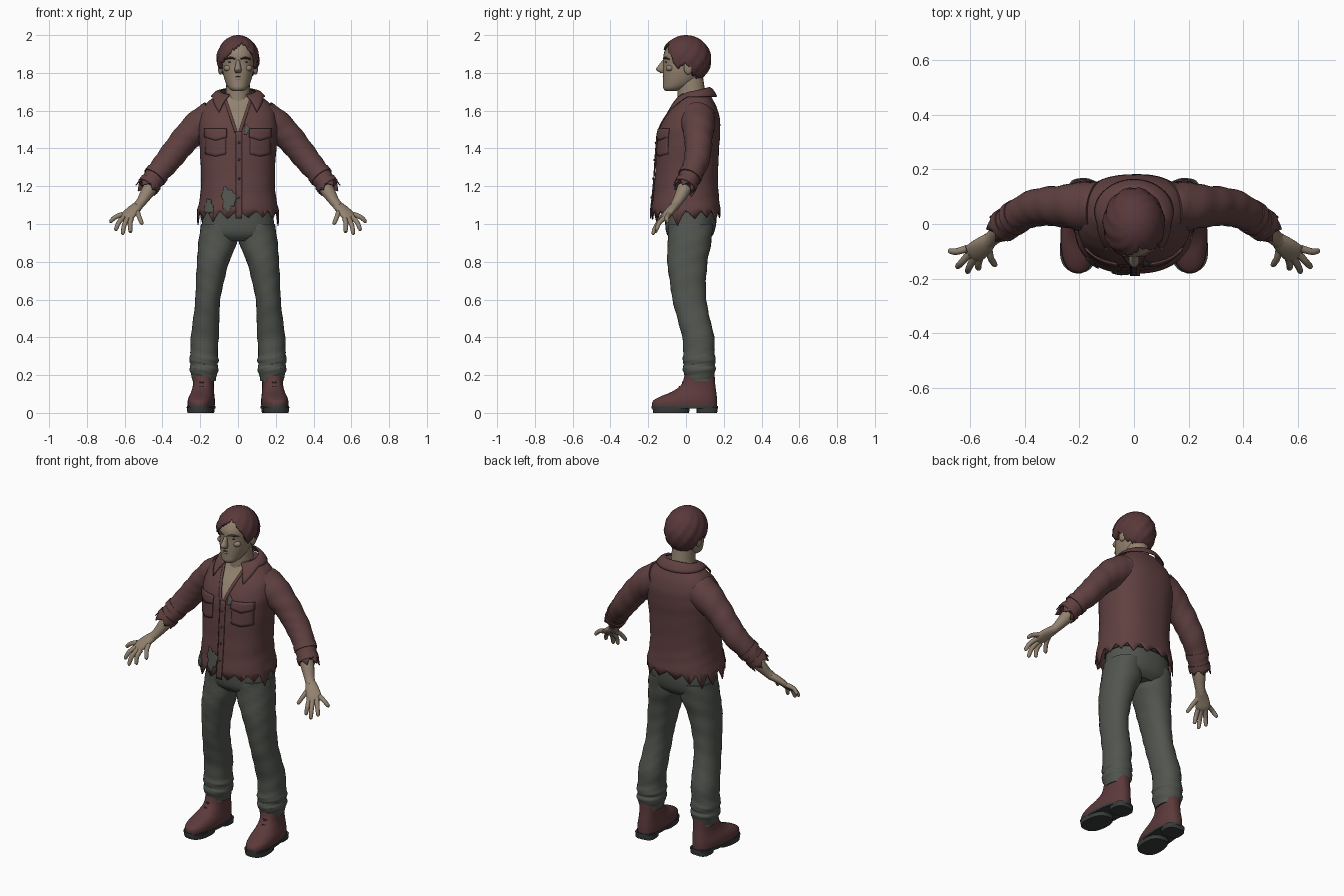
import bpy, bmesh, math, random
from mathutils import Vector, Matrix

random.seed(4)
if "Cube" in bpy.data.objects:
    bpy.data.objects.remove(bpy.data.objects["Cube"])
PARTS = []


def material(name, rgb):
    m = bpy.data.materials.new(name)
    m.use_nodes = True
    m.diffuse_color = (*rgb, 1)
    node = next(n for n in m.node_tree.nodes if n.type == 'BSDF_PRINCIPLED')
    node.inputs["Base Color"].default_value = (*rgb, 1)
    node.inputs["Roughness"].default_value = 0.8
    return m


SKIN = material("skin", (.29, .225, .16))
SHIRT = material("maroon cloth", (.118, .052, .052))
PANTS = material("grey green denim", (.083, .091, .078))
HAIR = material("dark red brown hair", (.1, .04, .042))
LEATHER = material("boot leather", (.108, .042, .044))
SOLE = material("sole rubber", (.04, .044, .042))
DARK = material("dark detail", (.05, .032, .028))


def finish(name, bm, mat, mirror=False, thick=0):
    bmesh.ops.recalc_face_normals(bm, faces=bm.faces)
    me = bpy.data.meshes.new(name)
    bm.to_mesh(me)
    bm.free()
    me.materials.append(mat)
    ob = bpy.data.objects.new(name, me)
    bpy.context.collection.objects.link(ob)
    if thick:
        mod = ob.modifiers.new("thickness", 'SOLIDIFY')
        mod.thickness, mod.offset = thick, -1
    if mirror:
        ob.modifiers.new("mirror", 'MIRROR').use_axis = (True, False, False)
    PARTS.append(ob)
    return ob


def dense(secs, k=4):
    """Catmull-Rom refinement of a list of section tuples."""
    out = []
    for i in range(len(secs) - 1):
        a, b, c, d = (secs[max(0, min(len(secs) - 1, i + o))] for o in (-1, 0, 1, 2))
        for s in range(k):
            t = s / k
            out.append([.5 * (2 * q + (r - p) * t + (2 * p - 5 * q + 4 * r - w) * t * t
                              + (3 * q - p - 3 * r + w) * t ** 3) for p, q, r, w in zip(a, b, c, d)])
    return out + [list(secs[-1])]


def loft(name, secs, mat, n=24, p=2, side=None, jag=0, fold=0, mirror=False, k=4, thick=0, yaw=None):
    """Skin (x, y, z, rx, ry) sections; flat rings, or rings across the path if side is given."""
    secs = dense(secs, k)
    bm, rings = bmesh.new(), []
    for i, (x, y, z, rx, ry) in enumerate(secs):
        a, b = secs[max(i - 1, 0)], secs[min(i + 1, len(secs) - 1)]
        t = (Vector(b[:3]) - Vector(a[:3])).normalized()
        u, v = Vector((1, 0, 0)), Vector((0, 1, 0))
        if side:
            u = Vector(side)
            u = (u - t * u.dot(t)).normalized()
            v = t.cross(u)
        ring, drop = [], 0
        for j in range(n):
            ang = 2 * math.pi * j / n
            ca, sa = math.cos(ang), math.sin(ang)
            w = 1 + fold * math.sin(i * 1.7 + 2 * math.sin(ang + i * .2) + 3 * ang)
            co = (Vector((x, y, z)) + u * max(rx, .001) * w * math.copysign(abs(ca) ** (2 / p), ca)
                  + v * max(ry, .001) * w * math.copysign(abs(sa) ** (2 / p), sa))
            if jag and i == len(secs) - 1:      # torn edge
                if j % 6 == 0:
                    drop = random.uniform(.35, 1) * jag
                co += t * drop * (1 - abs(j % 6 - 3) / 3)
            ring.append(bm.verts.new(co))
        rings.append(ring)
    for a, b in zip(rings, rings[1:]):
        for j in range(n):
            bm.faces.new((a[j], a[(j + 1) % n], b[(j + 1) % n], b[j]))
    bm.faces.new(rings[0])
    if not jag:
        bm.faces.new(rings[-1])
    if yaw:
        bmesh.ops.rotate(bm, verts=bm.verts, cent=yaw[0], matrix=Matrix.Rotation(yaw[1], 3, 'Z'))
    return finish(name, bm, mat, mirror, thick)


def grid(name, fn, nu, nv, mat, mirror=False, thick=.006):
    bm = bmesh.new()
    rows = [[bm.verts.new(fn(i / nu, j / nv)) for i in range(nu + 1)] for j in range(nv + 1)]
    for a, b in zip(rows, rows[1:]):
        for i in range(nu):
            bm.faces.new((a[i], a[i + 1], b[i + 1], b[i]))
    bmesh.ops.remove_doubles(bm, verts=bm.verts, dist=.0001)
    return finish(name, bm, mat, mirror, thick)


def blob(name, loc, scale, mat, mirror=False):
    bm = bmesh.new()
    bmesh.ops.create_uvsphere(bm, u_segments=16, v_segments=10, radius=1,
                              matrix=Matrix.Translation(loc) @ Matrix.Diagonal((*scale, 1)))
    return finish(name, bm, mat, mirror)


# Shirt body, with a clean open neckline
BODY = [(0, .05, 1.69, .105, .075), (0, .05, 1.64, .165, .102), (0, .037, 1.58, .2, .138),
        (0, .02, 1.5, .21, .162), (0, .01, 1.4, .203, .165), (0, .002, 1.25, .195, .167),
        (0, 0, 1.15, .2, .174), (0, 0, 1.07, .217, .183)]
POW = 2.4
shirt = loft("shirt", BODY, SHIRT, n=96, p=POW, jag=.085, fold=.006, thick=.006)
shirt.data.materials.append(SKIN)
bm = bmesh.new()
bm.from_mesh(shirt.data)
for s in (1, -1):
    bmesh.ops.bisect_plane(bm, geom=bm.verts[:] + bm.edges[:] + bm.faces[:], dist=.0001,
                           plane_co=(0, 0, 1.48), plane_no=(s, 0, -.33))
for f in bm.faces:
    c = f.calc_center_median()
    if c.y < .03 and abs(c.x) < .33 * (c.z - 1.48):
        f.material_index = 1
bm.to_mesh(shirt.data)
bm.free()
BODY_FINE = dense(BODY)


def on_shirt(x, z, lift=.006):
    """Point on the front of the shirt."""
    for a, b in zip(BODY_FINE, BODY_FINE[1:]):
        if b[2] <= z <= a[2]:
            break
    t = min(1, max(0, (a[2] - z) / (a[2] - b[2])))
    cy, rx, ry = (a[i] + (b[i] - a[i]) * t for i in (1, 3, 4))
    return Vector((x, cy - lift - ry * max(0, 1 - abs(x / rx) ** POW) ** (1 / POW), z))


grid("pocket", lambda u, v: on_shirt(.065 + .11 * u, 1.37 + .12 * v - .012 * (1 - v) * (1 - abs(2 * u - 1))),
     8, 8, SHIRT, True)
grid("pocket_flap", lambda u, v: on_shirt(.06 + .12 * u, 1.46 + .045 * v - .018 * (1 - v) * (1 - abs(2 * u - 1)), .012),
     8, 4, SHIRT, True)
grid("button_strip", lambda u, v: on_shirt(-.012 + .034 * u, 1.03 + .46 * v, .007), 3, 24, SHIRT)
grid("strip_seam", lambda u, v: on_shirt(-.014 + .004 * u, 1.03 + .46 * v, .008), 1, 24, DARK)
for z in (1.14, 1.24, 1.34, 1.43):
    blob("button", on_shirt(.006, z, .01), (.006, .003, .006), DARK)
grid("neck_edge", lambda u, v: on_shirt(.33 * .19 * v + .016 * u, 1.48 + .19 * v, .006), 2, 12, SHIRT, True)


def stain(name, x, z, w, h, wob):
    def fn(u, v):
        a = 2 * math.pi * u
        r = v * (.75 + .16 * math.sin(3 * a + wob) + .12 * math.sin(7 * a))
        return on_shirt(x + w * r * math.cos(a), z + h * r * math.sin(a), .007)
    grid(name, fn, 30, 4, PANTS, thick=.003)


stain("worn_patch", -.05, 1.13, .05, .08, 1)
stain("side_worn_patch", -.155, 1.09, .03, .05, 3)
stain("chest_worn_patch", .045, 1.5, .018, .035, 2)


# Turned-down collar
def collar(u, v):
    f = .45 + (2 * math.pi - .9) * u
    s, c = math.sin(f), math.cos(f)
    k = max(0, 1 - min(f, 2 * math.pi - f) / 1.2)
    top = Vector((.092 * s, .045 - .078 * c, 1.705 - .02 * c))
    low = Vector((.145 * s + math.copysign(.06 * k, s), .045 - .12 * c - .055 * k, 1.675 - .13 * k))
    return top.lerp(low, v) + Vector((0, 0, .012 * math.sin(math.pi * v)))


grid("collar", collar, 48, 6, SHIRT)

# Sleeves, forearms and hands
SLEEVE = [(.13, .06, 1.56, .095), (.2, .065, 1.52, .088), (.265, .065, 1.465, .076), (.32, .065, 1.4, .071),
          (.375, .055, 1.33, .067), (.425, .03, 1.27, .06), (.46, .005, 1.22, .056), (.475, -.005, 1.2, .058)]
loft("sleeves", [(*s, s[3]) for s in SLEEVE], SHIRT, n=36, side=(0, 1, 0), jag=.045, fold=.025,
     mirror=True, thick=.005)
for i, r in ((5, .064), (6, .061)):
    x, y, z = SLEEVE[i][:3]
    loft("sleeve_roll", [(x, y, z, r, r), (x + .018, y - .012, z - .023, r, r)], SHIRT, 24,
         side=(0, 1, 0), mirror=True)
loft("forearms", [(.42, .02, 1.255, .044, .044), (.475, -.015, 1.175, .038, .036), (.51, -.045, 1.12, .029, .026),
                  (.535, -.065, 1.09, .027, .024)], SKIN, 20, side=(.6, .6, 0), mirror=True)
loft("palms", [(.525, -.055, 1.1, .027, .023), (.555, -.082, 1.073, .038, .021), (.583, -.105, 1.045, .041, .018),
               (.597, -.118, 1.03, .032, .012)], SKIN, 20, side=(.75, .62, .25), mirror=True)
FINGERS = {"index": ((.565, -.125, 1.03), (.57, -.165, .955)), "middle": ((.585, -.122, 1.03), (.612, -.178, .945)),
           "ring": ((.603, -.108, 1.037), (.65, -.16, .967)), "little": ((.612, -.09, 1.05), (.68, -.1, 1.01)),
           "thumb": ((.535, -.08, 1.075), (.508, -.155, 1.0))}
for label, (base, tip) in FINGERS.items():
    a, b = Vector(base), Vector(tip)
    mid = a.lerp(b, .5) + Vector((.004, -.006, .006))
    end = a.lerp(b, .92)
    loft(label + "_fingers", [(*a, .014, .014), (*mid, .0125, .0125), (*end, .01, .01), (*b, .003, .003)],
         SKIN, 10, side=(.7, .7, .1), mirror=True)

# Trousers and belt
loft("trouser_seat", [(0, .02, 1.13, .17, .135), (0, .025, 1.03, .188, .137), (0, .022, .95, .19, .125),
                      (0, .02, .91, .15, .09)], PANTS, 40, 2.3)
LEG = [(.1, .025, 1.0, .095, .12), (.108, .018, .9, .102, .115), (.132, .007, .8, .085, .107),
       (.148, .01, .7, .075, .096), (.16, .018, .6, .066, .09), (.168, .04, .5, .069, .086),
       (.176, .065, .4, .074, .085), (.18, .068, .32, .072, .083), (.18, .07, .28, .078, .088),
       (.18, .07, .255, .072, .083), (.18, .07, .23, .077, .088), (.18, .07, .195, .066, .076),
       (.18, .072, .17, .062, .072)]
loft("trouser_legs", LEG, PANTS, 32, 2.2, fold=.018, mirror=True)
loft("belt", [(0, .022, 1.1, .183, .142), (0, .024, 1.06, .188, .143)], DARK, 40, 2.3, k=1)
loft("belt_buckle", [(.03, -.12, 1.1, .025, .006), (.03, -.12, 1.065, .025, .006)], SKIN, 16, 6, k=1)

# Boots, toes turned slightly out
TURN = ((.18, .08, 0), math.radians(5))
loft("boots", [(.187, -.007, .025, .068, .172), (.187, -.007, .06, .07, .172), (.186, .012, .086, .066, .151),
               (.184, .042, .112, .059, .118), (.182, .065, .15, .054, .09), (.181, .073, .21, .055, .078)],
     LEATHER, 36, 2.4, mirror=True, yaw=TURN)
loft("boot_welts", [(.187, -.007, .022, .073, .176), (.187, -.007, .036, .073, .176)], SOLE, 36, 2.4,
     k=1, mirror=True, yaw=TURN)
loft("boot_heels", [(.187, .11, 0, .058, .054), (.187, .11, .03, .06, .056)], SOLE, 24, 3, k=1, mirror=True, yaw=TURN)
loft("boot_treads", [(.187, -.08, 0, .066, .095), (.187, -.08, .03, .07, .1)], SOLE, 28, 2.5, k=1, mirror=True, yaw=TURN)
for y, z in ((-.06, .116), (-.035, .138), (-.018, .162)):
    loft("boot_laces", [(.155, y + .015, z - .006, .005, .005), (.183, y, z, .005, .005),
                        (.211, y + .015, z - .006, .005, .005)], DARK, 8, side=(0, 0, 1), mirror=True, yaw=TURN)

# Neck, head and face
loft("neck", [(0, .04, 1.6, .085, .085), (0, .03, 1.68, .067, .075), (0, .02, 1.78, .06, .07)], SKIN)
loft("head", [(0, -.082, 1.703, .025, .025), (0, -.062, 1.718, .048, .058), (0, -.035, 1.75, .066, .086),
              (0, -.017, 1.8, .08, .104), (0, -.006, 1.85, .085, .113), (0, 0, 1.9, .088, .118),
              (0, .002, 1.95, .074, .09), (0, .002, 1.98, .04, .045)], SKIN, 36, 2.2)
loft("nose", [(0, -.112, 1.868, .01, .012), (0, -.124, 1.842, .013, .02), (0, -.132, 1.818, .019, .027),
              (0, -.12, 1.8, .014, .016)], SKIN, 16)
loft("brows", [(.014, -.116, 1.874, .004, .006), (.04, -.11, 1.88, .006, .008), (.066, -.088, 1.872, .003, .005)],
     HAIR, 10, side=(0, 0, 1), mirror=True)
blob("eyes", (.037, -.104, 1.856), (.014, .006, .006), DARK, True)
blob("cheekbones", (.05, -.085, 1.825), (.026, .022, .018), SKIN, True)
blob("chin", (0, -.098, 1.727), (.03, .024, .02), SKIN)
loft("mouth", [(-.028, -.109, 1.777, .002, .004), (0, -.119, 1.78, .003, .005), (.028, -.109, 1.777, .002, .004)],
     DARK, 8, side=(0, 0, 1))
blob("lower_lip", (0, -.115, 1.769), (.02, .008, .007), SKIN)
blob("ears", (.093, .012, 1.825), (.014, .024, .034), SKIN, True)

# Swept hair: the lower edge height follows the direction round the head
EDGE = [(-3.15, 1.755), (-2.2, 1.77), (-1.75, 1.81), (-1.45, 1.855), (-1.2, 1.825), (-1.0, 1.86), (-.65, 1.885),
        (-.2, 1.94), (.3, 1.962), (.7, 1.93), (1.0, 1.87), (1.2, 1.825), (1.45, 1.855), (1.75, 1.81),
        (2.2, 1.77), (3.15, 1.755)]
LOCKS = [random.uniform(-.012, .012) for _ in range(73)]


def hair(u, v):
    f = math.pi * (2 * u - 1)
    for (a, za), (b, zb) in zip(EDGE, EDGE[1:]):
        if a <= f <= b:
            break
    low = za + (zb - za) * (f - a) / (b - a) + LOCKS[round(u * 72) % 72]
    phi = v * math.acos((low - 1.87) / .13)
    r = math.sin(phi) * (1 + .025 * math.sin(11 * f + 9 * phi) * math.sin(phi))
    return Vector((.113 * r * math.sin(f), -.133 * r * math.cos(f), 1.87 + .13 * math.cos(phi)))


grid("hair", hair, 72, 16, HAIR, thick=.018)

# Shading
bpy.ops.object.select_all(action='DESELECT')
for ob in PARTS:
    ob.select_set(True)
bpy.context.view_layer.objects.active = PARTS[0]
bpy.ops.object.shade_smooth_by_angle(angle=math.radians(40))
